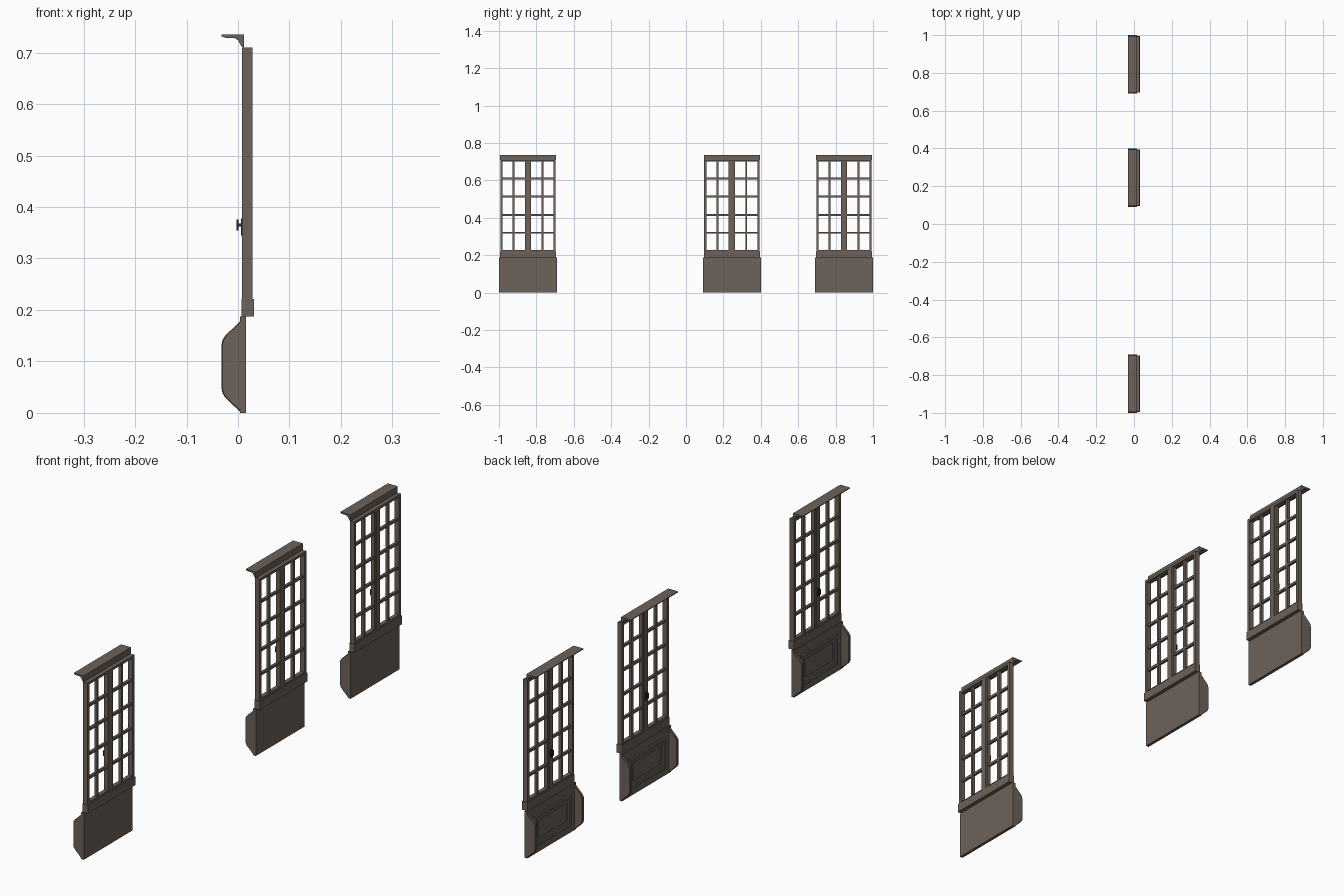
import bpy, bmesh
from mathutils import Vector

cube = bpy.data.objects.get("Cube")
if cube:
    bpy.data.objects.remove(cube, do_unlink=True)


def material(name, rgb):
    m = bpy.data.materials.new(name)
    m.use_nodes = True
    m.diffuse_color = (*rgb, 1)
    m.node_tree.nodes["Principled BSDF"].inputs["Base Color"].default_value = (*rgb, 1)
    return m


WOOD = material("brown_wood", (0.155, 0.122, 0.1))
METAL = material("dark_metal", (0.025, 0.023, 0.022))


def finish(name, bm, mat):
    bmesh.ops.recalc_face_normals(bm, faces=bm.faces)
    mesh = bpy.data.meshes.new(name)
    bm.to_mesh(mesh)
    bm.free()
    mesh.materials.append(mat)
    obj = bpy.data.objects.new(name, mesh)
    bpy.context.collection.objects.link(obj)
    return obj


def add_box(bm, x, y, z):
    """Box from (min, max) pairs."""
    verts = bmesh.ops.create_cube(bm, size=1)["verts"]
    lo, hi = Vector((x[0], y[0], z[0])), Vector((x[1], y[1], z[1]))
    for v in verts:
        v.co = (lo + hi) / 2 + v.co * (hi - lo)


def boxes(name, items, mat=WOOD):
    bm = bmesh.new()
    for item in items:
        add_box(bm, *item)
    return finish(name, bm, mat)


def extrusion(name, profile, y0, y1):
    """Extrude an x-z outline along y."""
    bm = bmesh.new()
    face = bm.faces.new([bm.verts.new((x, y0, z)) for x, z in profile])
    top = bmesh.ops.extrude_face_region(bm, geom=[face])["geom"]
    for v in top:
        if isinstance(v, bmesh.types.BMVert):
            v.co.y = y1
    return finish(name, bm, WOOD)


def frame(x, y, z, w):
    """Four bars around a rectangle."""
    return [(x, (y[0], y[0] + w), z), (x, (y[1] - w, y[1]), z),
            (x, (y[0] + w, y[1] - w), (z[0], z[0] + w)),
            (x, (y[0] + w, y[1] - w), (z[1] - w, z[1]))]


CORNICE = [(-0.032, 0.735), (0.012, 0.735), (0.012, 0.71), (0.008, 0.711), (0.005, 0.715),
           (0, 0.724), (-0.006, 0.728), (-0.027, 0.729), (-0.032, 0.732)]
WING = [(0.006, 0.18), (-0.025, 0.15), (-0.03, 0.142), (-0.032, 0.133),
        (-0.032, 0.047), (-0.03, 0.038), (-0.025, 0.03), (0.006, 0)]

for i, c in enumerate((-0.845, 0.245, 0.845)):
    n = f"_{i + 1}"

    # Base: back slab, moulded panel and two side wings
    boxes("base_slab" + n, [((0.004, 0.016), (c - 0.155, c + 0.155), (0, 0.187))])
    boxes("base_panel_moulding" + n,
          frame((-0.002, 0.004), (c - 0.115, c + 0.115), (0.03, 0.155), 0.012)
          + [((0.001, 0.004), (c - 0.088, c + 0.088), (0.057, 0.128))])
    for side, s in (("left", 1), ("right", -1)):
        wing = extrusion(f"base_wing_{side}" + n, WING, c + s * 0.143, c + s * 0.155)
        bev = wing.modifiers.new("soft_edges", "BEVEL")
        bev.width = 0.002
        bev.segments = 1
        bev.limit_method = "ANGLE"
        bev.angle_limit = 1.2

    # Sill
    boxes("sill" + n, [((0.007, 0.031), (c - 0.15, c + 0.15), (0.187, 0.221))])

    # Outer frame
    boxes("window_frame" + n,
          [((0.008, 0.028), (c + s * 0.142 - 0.006, c + s * 0.142 + 0.006), (0.22, 0.71))
           for s in (-1, 1)]
          + [((0.008, 0.028), (c - 0.136, c + 0.136), (0.7, 0.71)),
             ((0.01, 0.026), (c - 0.136, c + 0.136), (0.22, 0.228))])

    # Meeting stiles with a raised centre strip
    boxes("meeting_stiles" + n, [((0.01, 0.026), (c - 0.017, c + 0.017), (0.22, 0.702)),
                                 ((0.008, 0.028), (c - 0.008, c + 0.008), (0.22, 0.702))])

    # Glazing bars
    bars = []
    for s in (-1, 1):
        m = c + s * 0.077
        bars.append(((0.012, 0.024), (m - 0.005, m + 0.005), (0.222, 0.702)))
        ys = sorted((c + s * 0.015, c + s * 0.138))
        for z in (0.32, 0.416, 0.514, 0.61):
            bars.append(((0.013, 0.023), ys, (z - 0.005, z + 0.005)))
    boxes("glazing_bars" + n, bars)

    # Cornice
    extrusion("cornice" + n, CORNICE, c - 0.15, c + 0.15)

    # Handle and latch plates
    boxes("handle" + n, [((0.006, 0.009), (c - 0.005, c + 0.005), (0.345, 0.378)),
                         ((0, 0.007), (c - 0.003, c + 0.003), (0.362, 0.368)),
                         ((-0.003, 0.001), (c - 0.005, c + 0.005), (0.354, 0.376))], METAL)
